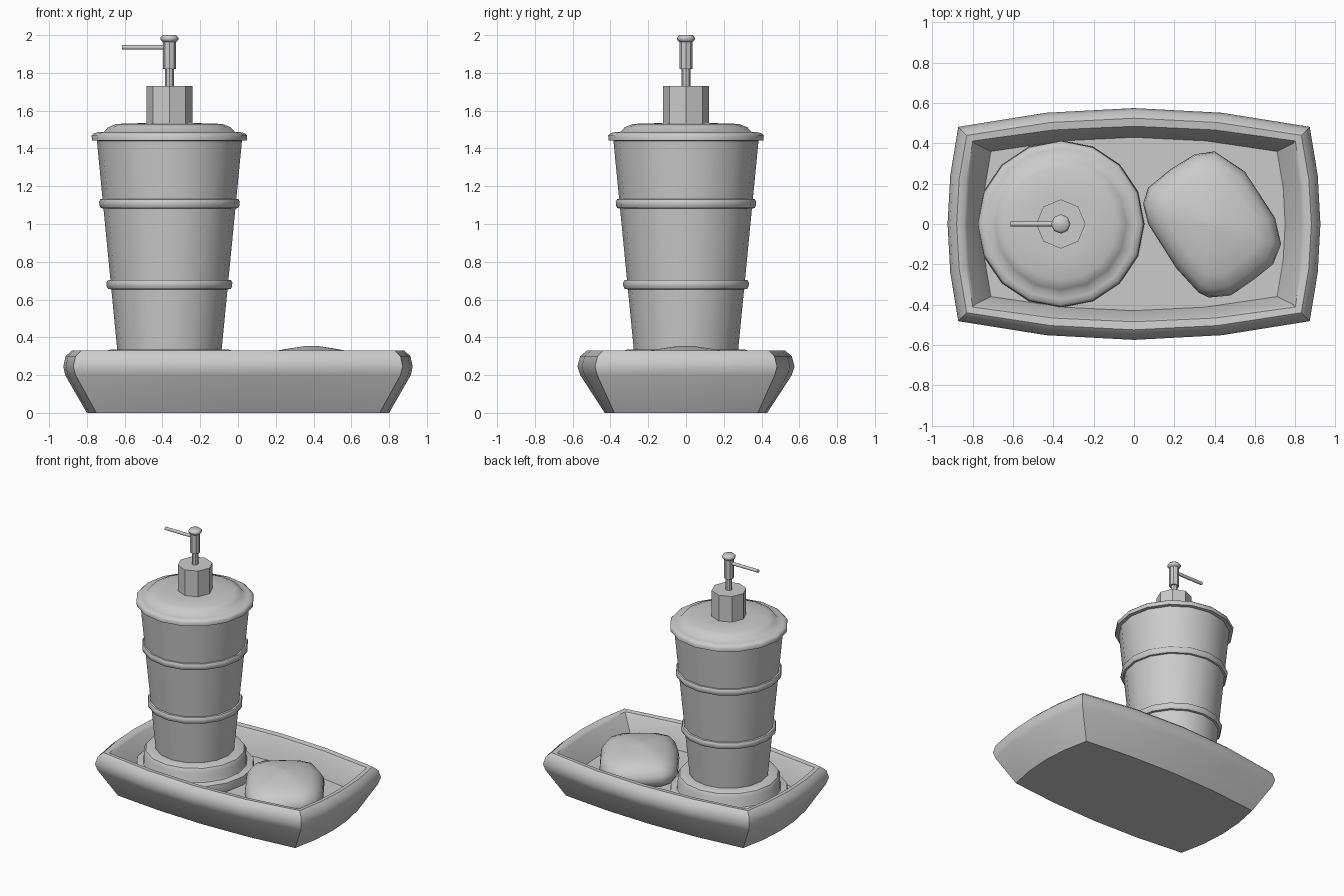
import bpy, bmesh, math

if "Cube" in bpy.data.objects:
    bpy.data.objects.remove(bpy.data.objects["Cube"])

BX = -0.363  # axis of the dispenser


def skin(name, rings, angle=35):
    """Skin closed rings of points from bottom to top and cap both ends."""
    bm = bmesh.new()
    loops = [[bm.verts.new(p) for p in r] for r in rings]
    n = len(loops[0])
    for a, b in zip(loops, loops[1:]):
        for i in range(n):
            j = (i + 1) % n
            bm.faces.new((a[i], a[j], b[j], b[i]))
    bm.faces.new(list(reversed(loops[0])))
    bm.faces.new(loops[-1])
    bmesh.ops.recalc_face_normals(bm, faces=bm.faces)
    me = bpy.data.meshes.new(name)
    bm.to_mesh(me)
    bm.free()
    ob = bpy.data.objects.new(name, me)
    bpy.context.collection.objects.link(ob)
    bpy.ops.object.select_all(action='DESELECT')
    ob.select_set(True)
    bpy.context.view_layer.objects.active = ob
    bpy.ops.object.shade_smooth_by_angle(angle=math.radians(angle))
    return ob


def lathe(name, profile, sides=16, angle=35):
    rings = [[(BX + r * math.cos(2 * math.pi * i / sides),
               r * math.sin(2 * math.pi * i / sides), z) for i in range(sides)]
             for r, z in profile]
    return skin(name, rings, angle)


def barrel(cx, cy, mx, my, z):
    """Rectangle with bowed sides: corner (cx, cy), side middles mx and my."""
    ts = (-1, -0.5, 0, 0.5)
    bow = lambda c, m, t: m + (c - m) * t * t
    pts = [(t * cx, -bow(cy, my, t)) for t in ts]
    pts += [(bow(cx, mx, t), t * cy) for t in ts]
    pts += [(-x, -y) for x, y in pts]
    return [(x, y, z) for x, y in pts]


# Tray: flared outside, rounded rim, sloping inside, floor
skin("tray", [barrel(*r) for r in (
    (.75, .38, .80, .43, 0), (.86, .47, .915, .56, .20),
    (.872, .482, .925, .575, .245), (.86, .468, .913, .56, .30),
    (.83, .44, .88, .525, .33), (.80, .412, .845, .485, .325),
    (.79, .40, .83, .475, .31), (.71, .36, .75, .43, .15))], 40)

# Stepped base of the dispenser
lathe("dispenser_base", [(.41, .15), (.415, .17), (.41, .215), (.365, .225),
                         (.36, .235), (.36, .30), (.345, .325), (.31, .336),
                         (.27, .336)])

# Tapered cup with two raised bands
lathe("cup", [(.275, .32), (.385, 1.45)])
for name, z, r in (("lower_band", .68, .318), ("upper_band", 1.108, .357)):
    lathe(name, [(r - .02, z - .027), (r + .006, z - .024), (r + .014, z - .01),
                 (r + .015, z + .01), (r + .008, z + .023), (r - .02, z + .026)], angle=50)

# Lid with flange and low dome
lathe("lid", [(.37, 1.44), (.41, 1.442), (.412, 1.468), (.40, 1.48), (.375, 1.487),
              (.347, 1.487), (.325, 1.512), (.28, 1.53), (.15, 1.534)], angle=50)

# Pump
lathe("pump_collar", [(.122, 1.52), (.122, 1.73)], 8)
lathe("pump_stem", [(.023, 1.72), (.023, 1.83)], 8)
lathe("pump_head", [(.035, 1.82), (.035, 1.97)], 8)
lathe("pump_cap", [(.035, 1.963), (.047, 1.975), (.048, 1.987), (.035, 2.0)], 8, 60)
spout = [[(x, .012 * math.cos(i * math.pi / 4), 1.935 + .012 * math.sin(i * math.pi / 4))
          for i in range(8)] for x in (-.613, BX)]
skin("pump_spout", spout, 50)

# Soap bar: plan outline scaled through a rounded section
CX = .39
outline = [(.40, .36), (.30, .345), (.18, .27), (.07, .18), (.045, .10), (.07, 0),
           (.21, -.22), (.32, -.34), (.37, -.365), (.48, -.355), (.59, -.28),
           (.69, -.20), (.73, -.10), (.70, .03), (.55, .26)]
skin("soap_bar", [[(CX + (x - CX) * s, y * s, z) for x, y in outline]
                  for s, z in ((.75, .15), (.93, .165), (1, .205), (.98, .245),
                               (.88, .29), (.68, .32), (.4, .338), (.12, .353),
                               (.02, .355))], 60)
